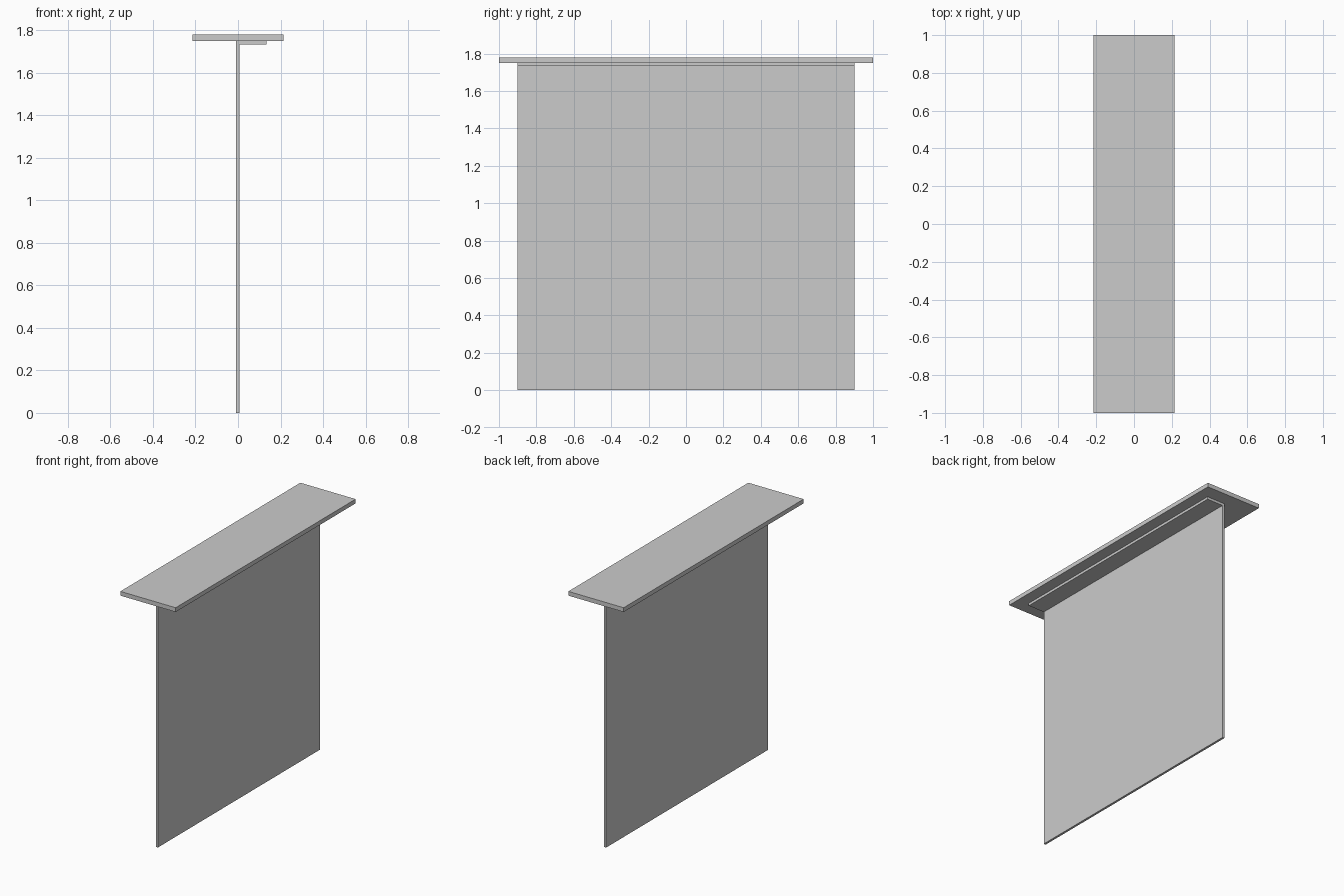
import bpy

cube = bpy.data.objects.get("Cube")
if cube:
    bpy.data.objects.remove(cube, do_unlink=True)

# One plain grey for everything
GREY = (0.6, 0.6, 0.6, 1)
grey = bpy.data.materials.new("plain_grey")
grey.use_nodes = True
grey.diffuse_color = GREY
grey.node_tree.nodes["Principled BSDF"].inputs["Base Color"].default_value = GREY


def box(name, x, y, z):
    """Box spanning the given (low, high) ranges."""
    spans = (x, y, z)
    bpy.ops.mesh.primitive_cube_add(size=1, location=[(a + b) / 2 for a, b in spans])
    ob = bpy.context.object
    ob.name = name
    ob.scale = [b - a for a, b in spans]
    bpy.ops.object.transform_apply(location=False, rotation=False, scale=True)
    ob.data.materials.append(grey)
    return ob


# Wide top board overhanging the thin hanging panel
box("top_board", (-0.215, 0.215), (-1, 1), (1.75, 1.78))
box("hanging_panel", (-0.009, 0.007), (-0.9, 0.9), (0, 1.75))

# Mounting strip under the board, on one side of the panel
box("mounting_strip", (0.007, 0.134), (-0.9, 0.9), (1.732, 1.75))
